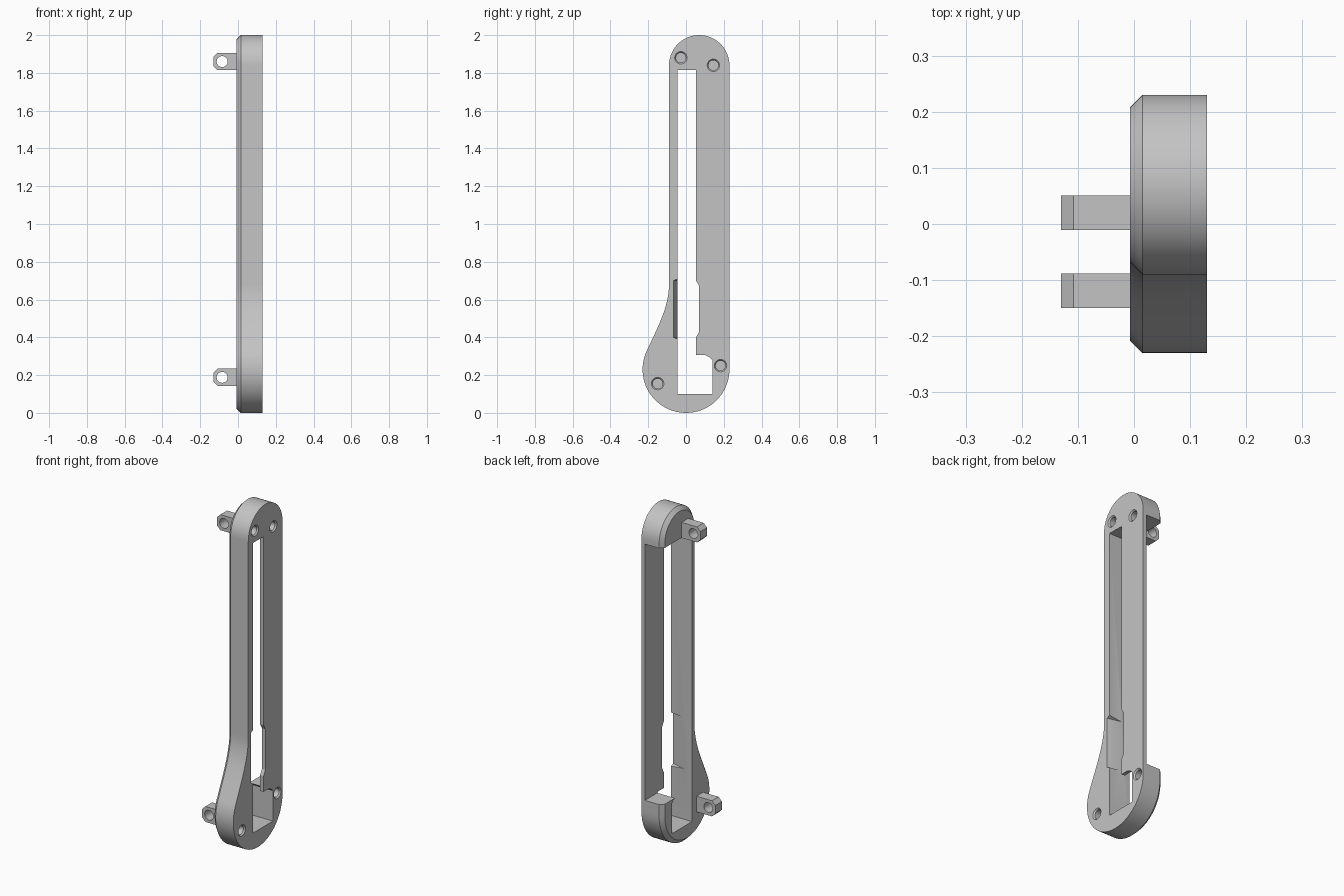
import bpy, bmesh, math
from mathutils import Vector
from mathutils.geometry import interpolate_bezier

cube = bpy.data.objects.get("Cube")
if cube:
    bpy.data.objects.remove(cube)

grey = bpy.data.materials.new("plain grey")
grey.use_nodes = True
grey.diffuse_color = (0.55, 0.55, 0.55, 1)
grey.node_tree.nodes["Principled BSDF"].inputs["Base Color"].default_value = (0.55, 0.55, 0.55, 1)

FRONT, BACK, CHAMFER = 0.13, -0.007, 0.022


def loft(name, rings):
    """Solid from matching rings of 3D points, capped at both ends."""
    bm = bmesh.new()
    loops = [[bm.verts.new(p) for p in ring] for ring in rings]
    n = len(loops[0])
    for a, b in zip(loops, loops[1:]):
        for i in range(n):
            j = (i + 1) % n
            bm.faces.new((a[i], a[j], b[j], b[i]))
    bm.faces.new(loops[0])
    bm.faces.new(loops[-1])
    bmesh.ops.recalc_face_normals(bm, faces=bm.faces)
    mesh = bpy.data.meshes.new(name)
    bm.to_mesh(mesh)
    bm.free()
    mesh.materials.append(grey)
    obj = bpy.data.objects.new(name, mesh)
    bpy.context.collection.objects.link(obj)
    return obj


def prism_x(name, points, x0, x1):
    return loft(name, [[(x, y, z) for y, z in points] for x in (x0, x1)])


def arc(cy, cz, r, start, end, n):
    steps = [math.radians(start + (end - start) * i / n) for i in range(n + 1)]
    return [(cy + r * math.cos(t), cz + r * math.sin(t)) for t in steps]


def rect(y0, y1, z0, z1):
    return [(y0, z0), (y1, z0), (y1, z1), (y0, z1)]


def inset(points, d):
    """Move a counter-clockwise outline inward by d."""
    out = []
    for i, p in enumerate(points):
        p, a, b = Vector(p), Vector(points[i - 1]), Vector(points[(i + 1) % len(points)])
        u, v = (p - a).normalized(), (b - p).normalized()
        m = Vector((-u.y - v.y, u.x + v.x)).normalized()
        out.append(tuple(p + m * d / max(0.3, m.dot(Vector((-u.y, u.x))))))
    return out


def cut(obj, cutter):
    mod = obj.modifiers.new("cut", "BOOLEAN")
    mod.object, mod.operation, mod.solver = cutter, "DIFFERENCE", "EXACT"
    bpy.context.view_layer.objects.active = obj
    bpy.ops.object.modifier_apply(modifier=mod.name)
    bpy.data.objects.remove(cutter)


def smooth(obj):
    bpy.ops.object.select_all(action="DESELECT")
    obj.select_set(True)
    bpy.context.view_layer.objects.active = obj
    bpy.ops.object.shade_smooth_by_angle(angle=math.radians(25))


# Body: rounded top, wider rounded foot, flowing curve between
flare = interpolate_bezier(Vector((-0.09, 0.68)), Vector((-0.09, 0.56)),
                           Vector((-0.15, 0.455)), Vector((-0.208, 0.327)), 14)
outline = arc(0.07, 1.84, 0.16, 0, 180, 36)
outline += [tuple(p) for p in flare[:-1]]
outline += arc(0, 0.23, 0.23, 155, 360, 44)
body = loft("body", [[(x, y, z) for y, z in ring] for x, ring in (
    (FRONT, outline), (BACK + CHAMFER, outline), (BACK, inset(outline, CHAMFER)))])

# Through slot with side notch and wider foot opening
slot = [(-0.046, 0.1), (0.14, 0.1), (0.14, 0.28), (0.125, 0.295), (0.1, 0.306),
        (0.053, 0.306), (0.053, 0.4), (0.07, 0.43), (0.07, 0.67), (0.053, 0.7),
        (0.053, 1.815), (-0.046, 1.815)]
cut(body, prism_x("slot_cutter", slot, -0.2, 0.3))

# Rear pocket that leaves a thin front web on one side
cut(body, prism_x("pocket_cutter", rect(-0.02, 0.4, 0.3, 1.815), -0.2, 0.108))

# Sloped relief on the narrow rail
relief = [(0.05, -0.046), (0.14, -0.068), (0.14, 0), (0.05, 0)]
cut(body, loft("relief_cutter", [[(x, y, z) for x, y in relief[:2]] +
                                 [(x, y, z + s) for x, y in relief[2:]]
                                 for z, s in ((0.4, -0.03), (0.7, 0.03))]))

# Blind screw holes with a small lead-in
for y, z in ((-0.027, 1.88), (0.145, 1.84), (0.183, 0.25), (-0.15, 0.155)):
    rings = [[(x, a, b) for a, b in arc(y, z, r, 0, 345, 23)]
             for x, r in ((0.05, 0.026), (0.122, 0.026), (FRONT, 0.033), (0.15, 0.033))]
    cut(body, loft("hole_cutter", rings))
smooth(body)

# Rear mounting lugs with cross holes
for name, y, z in (("upper_lug", 0.02, 1.86), ("lower_lug", -0.119, 0.188)):
    h = 0.046
    side = [(0.0, -h), (0.0, h), (-0.108, h), (-0.13, h - 0.022),
            (-0.13, 0.022 - h), (-0.108, -h)]
    lug = loft(name, [[(a, y + w, z + b) for a, b in side] for w in (-0.031, 0.031)])
    ring = arc(-0.084, z, 0.029, 0, 345, 23)
    cut(lug, loft("lug_hole_cutter", [[(a, y + w, b) for a, b in ring] for w in (-0.1, 0.1)]))
    smooth(lug)
